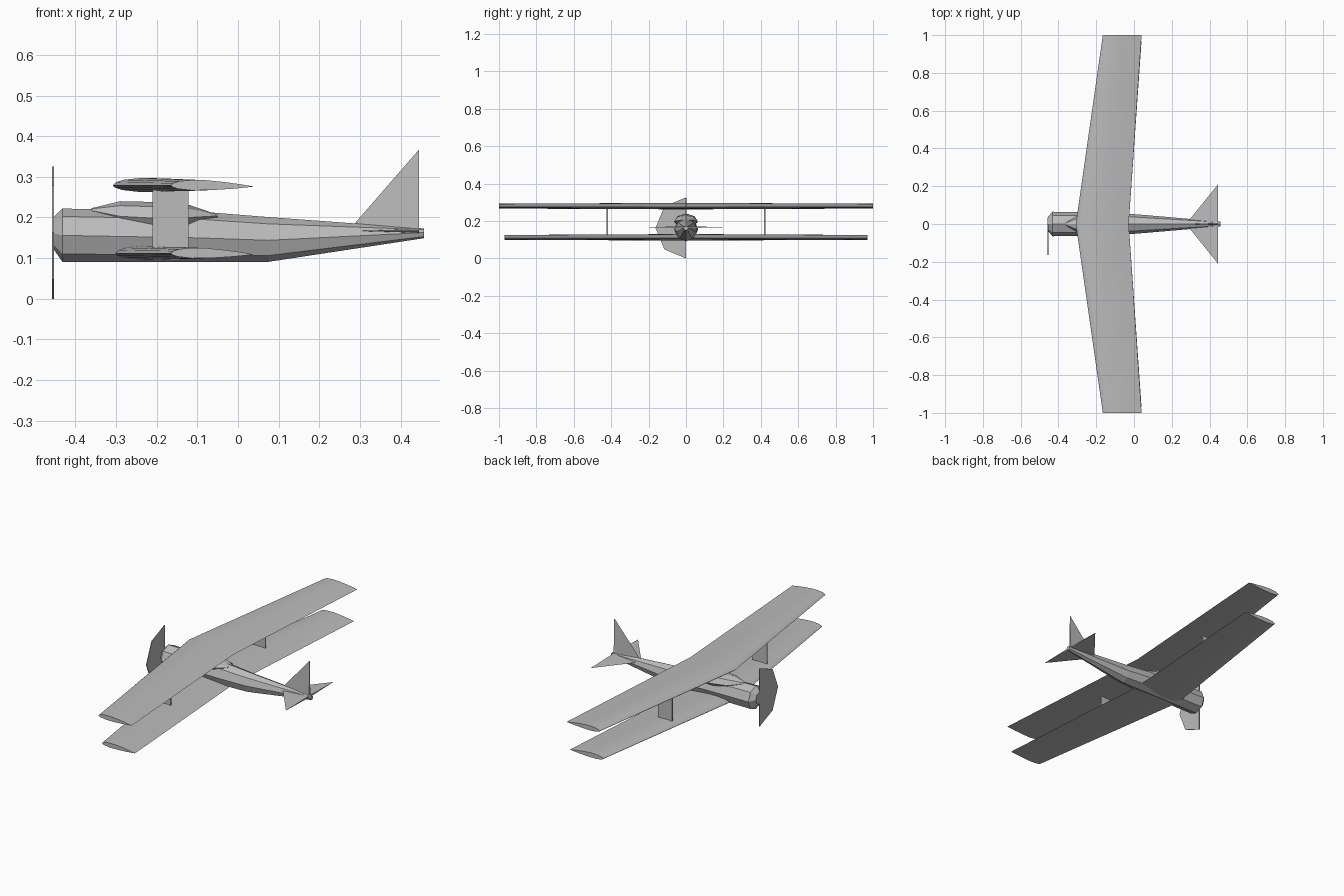
import bpy, bmesh, math

cube = bpy.data.objects.get("Cube")
if cube:
    bpy.data.objects.remove(cube, do_unlink=True)

grey = bpy.data.materials.new("plain_grey")
grey.use_nodes = True
GREY = (0.5, 0.5, 0.5, 1.0)
grey.diffuse_color = GREY
bsdf = next(n for n in grey.node_tree.nodes if n.type == 'BSDF_PRINCIPLED')
bsdf.inputs["Base Color"].default_value = GREY


def finish(name, bm, smooth=False):
    bmesh.ops.recalc_face_normals(bm, faces=bm.faces)
    mesh = bpy.data.meshes.new(name)
    bm.to_mesh(mesh)
    bm.free()
    mesh.materials.append(grey)
    obj = bpy.data.objects.new(name, mesh)
    bpy.context.collection.objects.link(obj)
    if smooth:
        bpy.ops.object.select_all(action='DESELECT')
        obj.select_set(True)
        bpy.context.view_layer.objects.active = obj
        bpy.ops.object.shade_smooth_by_angle(angle=math.radians(30))
    return obj


def loft(name, sections, smooth=False):
    """Skin a list of closed sections with equal point counts and cap the ends."""
    bm = bmesh.new()
    rings = [[bm.verts.new(p) for p in s] for s in sections]
    n = len(rings[0])
    for a, b in zip(rings, rings[1:]):
        for i in range(n):
            j = (i + 1) % n
            bm.faces.new((a[i], a[j], b[j], b[i]))
    bm.faces.new(rings[0])
    bm.faces.new(rings[-1])
    return finish(name, bm, smooth)


def octagon(x, z, half_width, top, bottom):
    """Eight-sided section around z, with corners on the axes."""
    pts = []
    for i in range(8):
        a = i * math.pi / 4
        s = math.sin(a)
        pts.append((x, half_width * math.cos(a), z + s * (top - z if s > 0 else z - bottom)))
    return pts


# Fuselage: x, side corner height, half width, top, bottom
loft("fuselage", [octagon(*s) for s in (
    (-0.457, 0.162, 0.035, 0.197, 0.127),
    (-0.432, 0.156, 0.065, 0.222, 0.091),
    (-0.10, 0.150, 0.060, 0.215, 0.091),
    (0.075, 0.144, 0.046, 0.201, 0.091),
    (0.457, 0.163, 0.013, 0.173, 0.149))])

# Cockpit fairing: x, middle height, half width, top, bottom
loft("cockpit_fairing", [octagon(*s) for s in (
    (-0.36, 0.217, 0.008, 0.223, 0.208),
    (-0.29, 0.203, 0.048, 0.240, 0.175),
    (-0.20, 0.198, 0.064, 0.238, 0.165),
    (-0.12, 0.200, 0.062, 0.231, 0.172),
    (-0.05, 0.204, 0.030, 0.207, 0.198))])

# Aerofoil: fraction of chord, height as a fraction of chord
AEROFOIL = [(0, 0.0), (0.03, 0.028), (0.10, 0.050), (0.25, 0.065), (0.42, 0.062),
            (0.62, 0.042), (0.82, 0.016), (1, -0.015),
            (0.75, -0.040), (0.5, -0.056), (0.25, -0.060), (0.08, -0.040), (0.02, -0.020)]


def wing(name, half_span, z):
    sections = []
    for y, lead, trail in ((-half_span, -0.165, 0.04), (0, -0.308, -0.028),
                           (half_span, -0.165, 0.04)):
        chord = trail - lead
        sections.append([(lead + u * chord, y, z + v * chord) for u, v in AEROFOIL])
    return loft(name, sections, smooth=True)


wing("upper_wing", 1.0, 0.279)
wing("lower_wing", 0.97, 0.112)


def plate(name, points, offset):
    """Flat panel, thickened evenly about its own plane."""
    return loft(name, [[tuple(c + s * o for c, o in zip(p, offset)) for p in points]
                       for s in (-1, 1)])


# Struts between the wings
for side, label in ((1, "left"), (-1, "right")):
    plate("wing_strut_" + label,
          [(-0.21, side * 0.42, 0.11), (-0.122, side * 0.42, 0.11),
           (-0.122, side * 0.42, 0.282), (-0.21, side * 0.42, 0.282)], (0, 0.004, 0))

# Propeller: half of an octagonal disc
R = 0.163
plate("propeller", [(-0.455, R * math.cos(a), R + R * math.sin(a))
                    for a in (math.pi / 2 + i * math.pi / 4 for i in range(5))],
      (0.002, 0, 0))


def tail_surface(name, front, tip, base):
    """Triangular surface tapering from a thick trailing root to thin edges."""
    bm = bmesh.new()
    f, t = bm.verts.new(front), bm.verts.new(tip)
    b = [bm.verts.new(p) for p in base]
    bm.faces.new((f, t, b[0]))
    bm.faces.new((f, t, b[1]))
    bm.faces.new((t, b[0], b[1]))
    bm.faces.new((f, b[0], b[1]))
    return finish(name, bm)


# Tail fin and the two stabilisers
tail_surface("tail_fin", (0.285, 0, 0.183), (0.445, 0, 0.367),
             [(0.445, -0.006, 0.165), (0.445, 0.006, 0.165)])
for side, label in ((1, "left"), (-1, "right")):
    tail_surface("stabiliser_" + label, (0.285, side * 0.012, 0.167), (0.445, side * 0.21, 0.167),
                 [(0.445, 0, 0.162), (0.445, 0, 0.172)])
